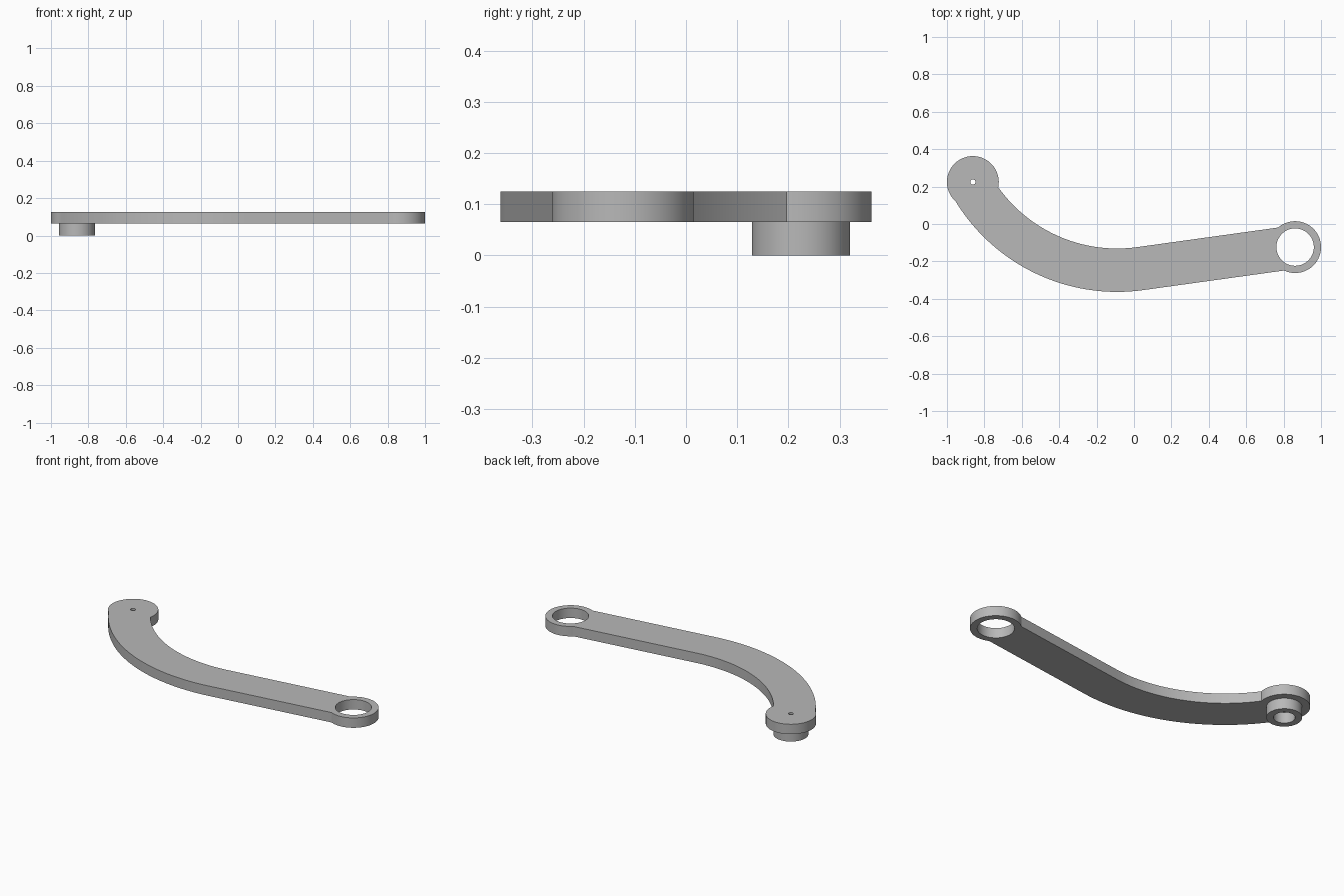
import bpy
import bmesh
from math import sin, cos, acos, asin, atan2, hypot, pi, tau, radians

cube = bpy.data.objects.get("Cube")
if cube:
    bpy.data.objects.remove(cube, do_unlink=True)

metal = bpy.data.materials.new("light grey")
metal.use_nodes = True
grey = (0.48, 0.48, 0.48, 1)
metal.diffuse_color = grey
metal.node_tree.nodes["Principled BSDF"].inputs["Base Color"].default_value = grey


def arc(centre, radius, start, end, steps):
    """Points along a circular arc, angles in radians."""
    angles = [start + (end - start) * i / steps for i in range(steps + 1)]
    return [(centre[0] + radius * cos(a), centre[1] + radius * sin(a)) for a in angles]


def circle(centre, radius, steps=64):
    return arc(centre, radius, 0, tau, steps)[:-1]


def plate(name, loops, bottom, top):
    """Extrude an outline with holes into a solid mesh."""
    curve = bpy.data.curves.new(name + "_profile", "CURVE")
    curve.dimensions = "2D"
    curve.fill_mode = "BOTH"
    curve.extrude = (top - bottom) / 2
    for loop in loops:
        spline = curve.splines.new("POLY")
        spline.points.add(len(loop) - 1)
        for point, (x, y) in zip(spline.points, loop):
            point.co = (x, y, 0, 1)
        spline.use_cyclic_u = True
    helper = bpy.data.objects.new(name + "_profile", curve)
    bpy.context.collection.objects.link(helper)
    graph = bpy.context.evaluated_depsgraph_get()
    mesh = bpy.data.meshes.new_from_object(helper.evaluated_get(graph))
    bpy.data.objects.remove(helper, do_unlink=True)

    bm = bmesh.new()
    bm.from_mesh(mesh)
    bmesh.ops.remove_doubles(bm, verts=bm.verts, dist=0.0001)
    bmesh.ops.recalc_face_normals(bm, faces=bm.faces)
    bm.to_mesh(mesh)
    bm.free()
    mesh.materials.clear()
    mesh.materials.append(metal)
    obj = bpy.data.objects.new(name, mesh)
    obj.location.z = (bottom + top) / 2
    bpy.context.collection.objects.link(obj)
    bpy.ops.object.select_all(action="DESELECT")
    obj.select_set(True)
    bpy.context.view_layer.objects.active = obj
    bpy.ops.object.shade_smooth_by_angle(angle=radians(25))
    return obj


# Key circles of the lever
pivot, ring, bend = (-0.8615, 0.2245), (0.8615, -0.1235), (-0.09, 0.65)
end_radius, half_width, mid_radius = 0.1385, 0.116, 0.897
inner, outer = mid_radius - half_width, mid_radius + half_width

# Straight section runs tangent to the bend and through the ring centre
to_ring = (ring[0] - bend[0], ring[1] - bend[1])
tangent = atan2(to_ring[1], to_ring[0]) - acos(mid_radius / hypot(*to_ring))
heading = tangent + pi / 2

# Where the bend meets the pivot disc
to_pivot = (pivot[0] - bend[0], pivot[1] - bend[1])
reach = hypot(*to_pivot)
pivot_angle = atan2(to_pivot[1], to_pivot[0])


def bend_start(radius):
    spread = (reach ** 2 + radius ** 2 - end_radius ** 2) / (2 * reach * radius)
    return pivot_angle + acos(spread)


def bend_edge(radius):
    return arc(bend, radius, bend_start(radius), tangent, 48)


outer_edge, inner_edge = bend_edge(outer), bend_edge(inner)


def angle_on_pivot(p):
    return atan2(p[1] - pivot[1], p[0] - pivot[0])


# Outline: outer bend, ring end, inner bend, pivot end
neck = pi - asin(half_width / end_radius)
ring_end = arc(ring, end_radius, heading - neck, heading + neck, 56)
first, last = angle_on_pivot(inner_edge[0]), angle_on_pivot(outer_edge[0])
pivot_end = arc(pivot, end_radius, first, first + (last - first) % tau, 56)
outline = outer_edge + ring_end + inner_edge[::-1] + pivot_end[1:-1]

plate("lever_arm", [outline, circle(ring, 0.1), circle(pivot, 0.014, 24)], 0.065, 0.125)

# Hollow boss under the pivot
plate("pivot_boss", [circle(pivot, 0.096), circle(pivot, 0.058)], 0, 0.065)
